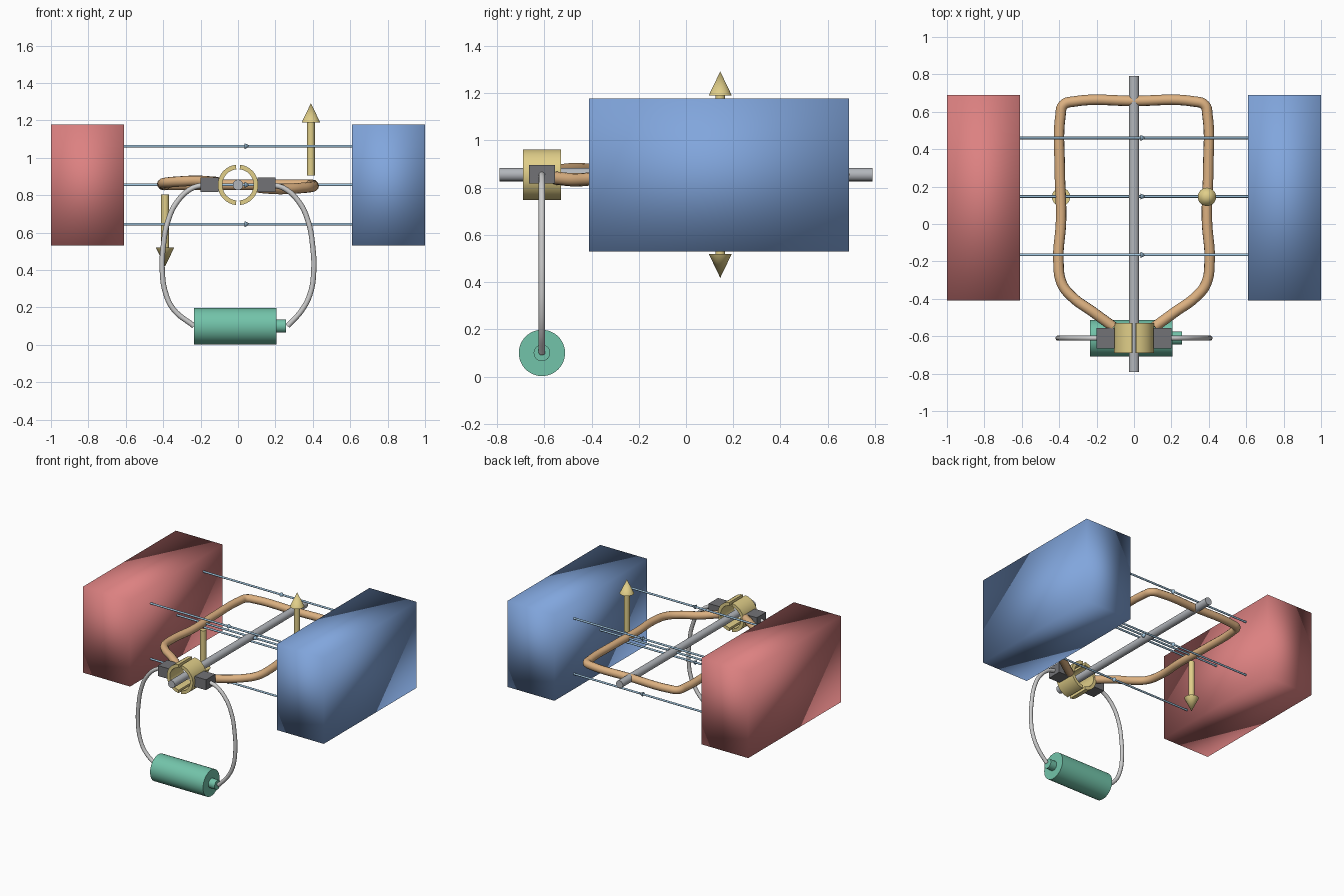
import bpy, bmesh, math
from mathutils import Vector

if "Cube" in bpy.data.objects:
    bpy.data.objects.remove(bpy.data.objects["Cube"])

ZC = 0.855  # height of the rotor axis


def mat(name, r, g, b):
    m = bpy.data.materials.new(name)
    m.diffuse_color = (r, g, b, 1)
    m.use_nodes = True
    m.node_tree.nodes["Principled BSDF"].inputs["Base Color"].default_value = m.diffuse_color
    return m


RED = mat("red", 0.72, 0.22, 0.22)
BLUE = mat("blue", 0.22, 0.38, 0.72)
COPPER = mat("copper", 0.72, 0.44, 0.22)
GOLD = mat("gold", 0.75, 0.62, 0.25)
GREEN = mat("green", 0.17, 0.55, 0.40)
SKY = mat("pale_blue", 0.35, 0.55, 0.72)
DARK = mat("dark_grey", 0.17, 0.17, 0.18)
STEEL = mat("steel", 0.45, 0.47, 0.50)
WHITE = mat("off_white", 0.65, 0.65, 0.62)


def finish(bm, name, material, angle=40):
    bmesh.ops.recalc_face_normals(bm, faces=bm.faces[:])
    me = bpy.data.meshes.new(name)
    bm.to_mesh(me)
    bm.free()
    ob = bpy.data.objects.new(name, me)
    bpy.context.collection.objects.link(ob)
    me.materials.append(material)
    if angle is None:
        me.shade_smooth()
    elif angle:
        bpy.ops.object.select_all(action='DESELECT')
        ob.select_set(True)
        bpy.context.view_layer.objects.active = ob
        bpy.ops.object.shade_smooth_by_angle(angle=math.radians(angle))
    return ob


def box(name, lo, hi, material, angle=0):
    bm = bmesh.new()
    bmesh.ops.create_cube(bm, size=1)
    for v in bm.verts:
        v.co = Vector([a + (c + 0.5) * (b - a) for a, b, c in zip(lo, hi, v.co)])
    return finish(bm, name, material, angle)


def rod(name, a, b, r, material, r2=None, seg=32):
    a, b = Vector(a), Vector(b)
    bm = bmesh.new()
    bmesh.ops.create_cone(bm, cap_ends=True, segments=seg, radius1=r,
                          radius2=r if r2 is None else r2, depth=(b - a).length)
    q = Vector((0, 0, 1)).rotation_difference(b - a)
    for v in bm.verts:
        v.co = q @ v.co + (a + b) / 2
    return finish(bm, name, material)


def tube(name, pts, r, material):
    cu = bpy.data.curves.new(name, 'CURVE')
    cu.dimensions = '3D'
    cu.bevel_depth = r
    cu.bevel_resolution = 4
    cu.resolution_u = 8
    cu.use_fill_caps = True
    sp = cu.splines.new('BEZIER')
    sp.bezier_points.add(len(pts) - 1)
    for bp, p in zip(sp.bezier_points, pts):
        bp.co = p
        bp.handle_left_type = bp.handle_right_type = 'AUTO'
    ob = bpy.data.objects.new(name, cu)
    bpy.context.collection.objects.link(ob)
    cu.materials.append(material)
    bpy.ops.object.select_all(action='DESELECT')
    ob.select_set(True)
    bpy.context.view_layer.objects.active = ob
    bpy.ops.object.convert(target='MESH')
    return bpy.context.object


# Magnets
box("magnet_left", (-1, -0.41, 0.53), (-0.61, 0.69, 1.177), RED, None)
box("magnet_right", (0.61, -0.41, 0.53), (1, 0.69, 1.177), BLUE, None)

# Field lines with small arrowheads
for i, (y, z) in enumerate([(-0.165, 0.645), (-0.165, 1.062), (0.46, 0.645),
                            (0.46, 1.062), (0.147, ZC)]):
    rod(f"field_line_{i}", (-0.62, y, z), (0.62, y, z), 0.007, SKY, seg=12)
    rod(f"field_arrow_{i}", (0.035, y, z), (0.07, y, z), 0.016, SKY, 0, 16)

# Axle
rod("axle", (0, -0.79, ZC), (0, 0.79, ZC), 0.028, STEEL)

# Coil: right half listed, left half mirrored, leads tilted slightly
half = [(0.11, -0.55, 0.015), (0.22, -0.47, 0.022), (0.33, -0.39, 0.017),
        (0.385, -0.32, 0.012), (0.404, -0.2, 0.006), (0.39, 0.02, 0),
        (0.397, 0.3, 0), (0.393, 0.58, 0), (0.378, 0.636, 0), (0.32, 0.655, 0)]
right = [(x, y, ZC - d) for x, y, d in half]
left = [(-x, y, ZC + d) for x, y, d in half]
tube("coil", right + [(0, 0.658, ZC)] + left[::-1], 0.028, COPPER)

# Force arrows
for side, s in (("right", 1), ("left", -1)):
    x, y = 0.39 * s, 0.145
    rod(f"force_shaft_{side}", (x, y, ZC + 0.05 * s), (x, y, ZC + 0.335 * s), 0.021, GOLD)
    rod(f"force_head_{side}", (x, y, ZC + 0.335 * s), (x, y, ZC + 0.437 * s), 0.049, GOLD, 0)

# Split-ring commutator, two half shells
for side, s in (("right", 1), ("left", -1)):
    bm = bmesh.new()
    n, gap, rings = 16, math.radians(6), []
    for i in range(n + 1):
        t = -math.pi / 2 + gap + (math.pi - 2 * gap) * i / n
        rings.append([bm.verts.new((s * r * math.cos(t), y, ZC + r * math.sin(t)))
                      for r, y in ((0.108, -0.69), (0.108, -0.53), (0.084, -0.53), (0.084, -0.69))])
    for a, b in zip(rings, rings[1:]):
        for k in range(4):
            m = (k + 1) % 4
            bm.faces.new((a[k], a[m], b[m], b[k]))
    bm.faces.new(rings[0])
    bm.faces.new(rings[-1])
    finish(bm, f"commutator_{side}", GOLD, 30)

    # Brush and supply wire
    x0, x1 = sorted((0.105 * s, 0.2 * s))
    box(f"brush_{side}", (x0, -0.665, 0.817), (x1, -0.555, 0.895), DARK)
    end = 0.265 if s > 0 else 0.235
    path = [(0.19, 0.855), (0.25, 0.835), (0.325, 0.765), (0.375, 0.66), (0.4, 0.52),
            (0.405, 0.4), (0.388, 0.28), (0.345, 0.19), (end, 0.1)]
    tube(f"wire_{side}", [(s * px, -0.61, pz) for px, pz in path], 0.014, WHITE)

# Battery
rod("battery", (-0.235, -0.61, 0.1), (0.205, -0.61, 0.1), 0.098, GREEN, seg=48)
rod("battery_terminal", (0.2, -0.61, 0.1), (0.257, -0.61, 0.1), 0.035, GREEN)
